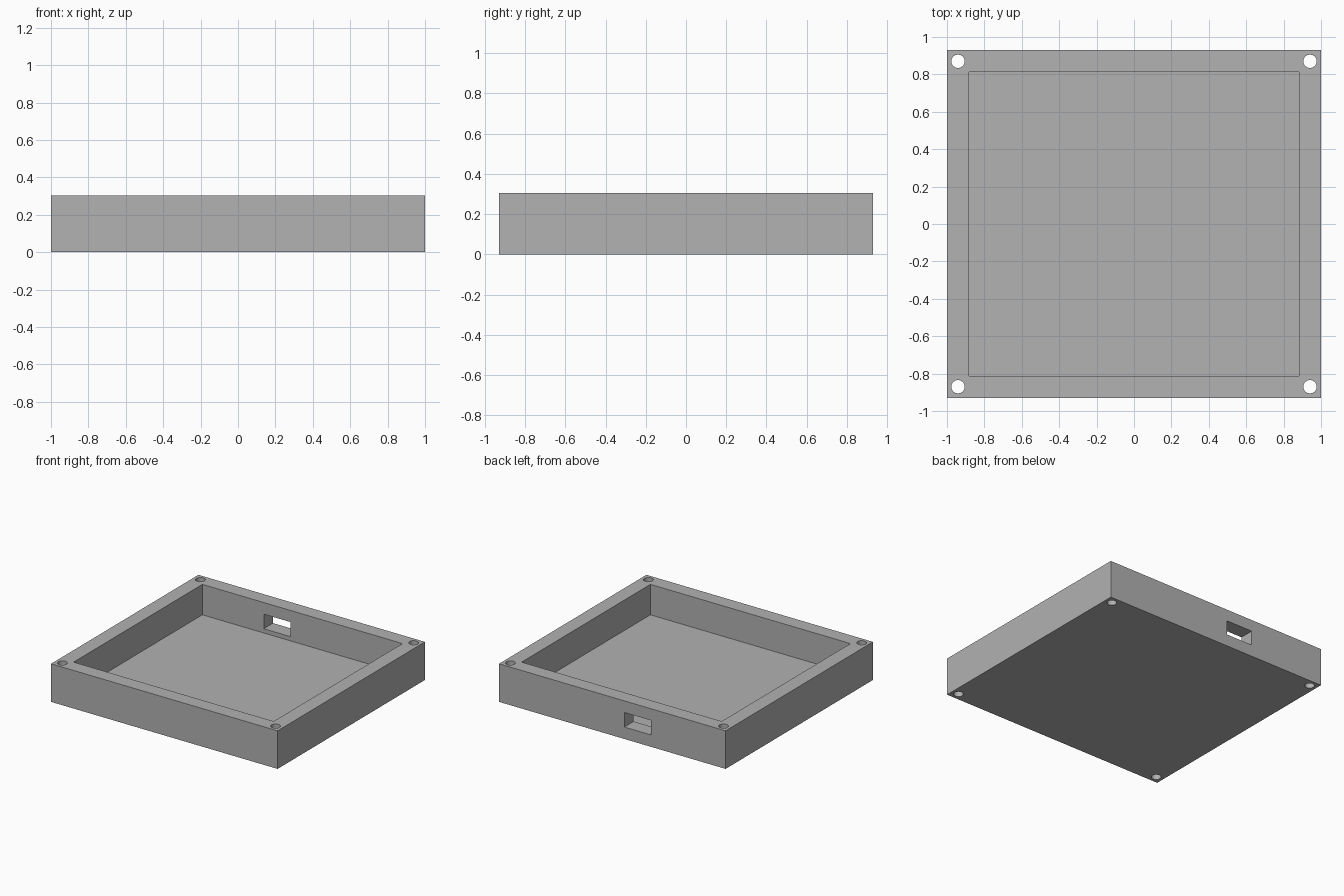
import bpy
import math

default = bpy.data.objects.get("Cube")
if default:
    bpy.data.objects.remove(default, do_unlink=True)

HALF_X, HALF_Y, HEIGHT = 1.0, 0.929, 0.304
WALL, FLOOR = 0.117, 0.061
HOLE_INSET, HOLE_RADIUS = 0.059, 0.0355

grey = bpy.data.materials.new("plain grey")
grey.use_nodes = True
colour = (0.445, 0.445, 0.445, 1)
grey.diffuse_color = colour
grey.node_tree.nodes["Principled BSDF"].inputs["Base Color"].default_value = colour


def box(name, low, high):
    """Box spanning two opposite corners."""
    centre = [(a + b) / 2 for a, b in zip(low, high)]
    bpy.ops.mesh.primitive_cube_add(size=1, location=centre)
    ob = bpy.context.object
    ob.name = name
    ob.scale = [b - a for a, b in zip(low, high)]
    bpy.ops.object.transform_apply(location=True, rotation=False, scale=True)
    return ob


def cut(target, cutter):
    """Subtract the cutter and discard it."""
    cutter.hide_render = True
    mod = target.modifiers.new("cut", "BOOLEAN")
    mod.operation = "DIFFERENCE"
    mod.solver = "EXACT"
    mod.object = cutter
    bpy.ops.object.select_all(action="DESELECT")
    target.select_set(True)
    bpy.context.view_layer.objects.active = target
    bpy.ops.object.modifier_apply(modifier=mod.name)
    bpy.data.objects.remove(cutter, do_unlink=True)


# Solid block
tray = box("enclosure_tray", (-HALF_X, -HALF_Y, 0), (HALF_X, HALF_Y, HEIGHT))
tray.data.materials.append(grey)

# Open cavity
inner_x, inner_y = HALF_X - WALL, HALF_Y - WALL
cut(tray, box("cavity_cutter", (-inner_x, -inner_y, FLOOR), (inner_x, inner_y, HEIGHT + 0.1)))

# Cable slot through the back wall
cut(tray, box("slot_cutter", (-0.341, inner_y - 0.05, 0.095), (-0.106, HALF_Y + 0.05, 0.211)))

# Screw holes through the four corners
for sx in (-1, 1):
    for sy in (-1, 1):
        bpy.ops.mesh.primitive_cylinder_add(
            vertices=48, radius=HOLE_RADIUS, depth=1,
            location=(sx * (HALF_X - HOLE_INSET), sy * (HALF_Y - HOLE_INSET), HEIGHT / 2))
        cut(tray, bpy.context.object)

# Smooth hole walls, sharp edges elsewhere
bpy.ops.object.shade_smooth_by_angle(angle=math.radians(30))
